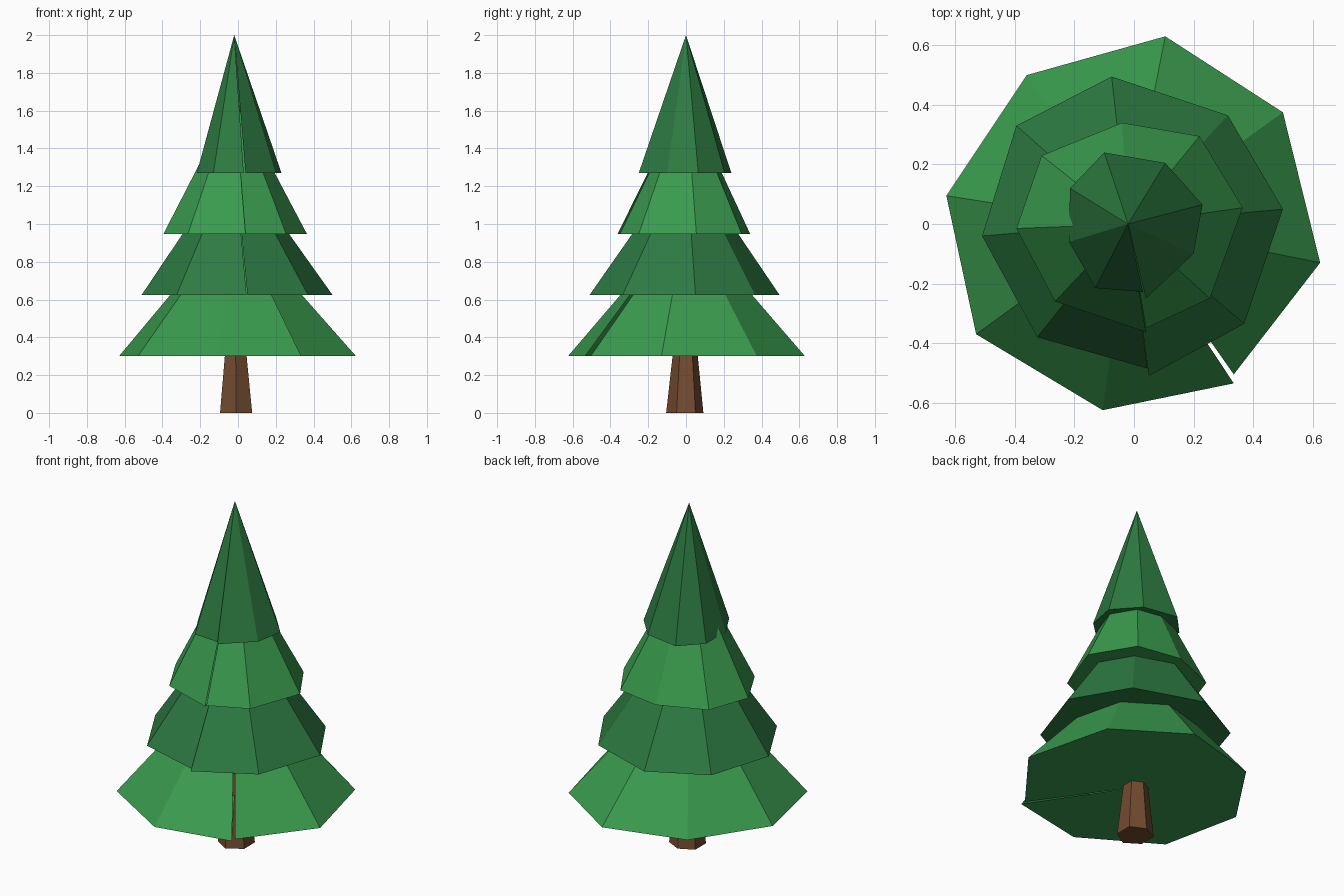
import bpy, bmesh

if "Cube" in bpy.data.objects:
    bpy.data.objects.remove(bpy.data.objects["Cube"])

APEX_X = -0.02


def material(name, rgb):
    m = bpy.data.materials.new(name)
    m.diffuse_color = (*rgb, 1)
    m.use_nodes = True
    m.node_tree.nodes["Principled BSDF"].inputs["Base Color"].default_value = m.diffuse_color
    return m


def finish(name, bm, mat):
    me = bpy.data.meshes.new(name)
    bm.to_mesh(me)
    bm.free()
    me.materials.append(mat)
    ob = bpy.data.objects.new(name, me)
    bpy.context.collection.objects.link(ob)
    return ob


def tier(name, ring, z, mat, height=0.73):
    """Irregular eight-sided cone; the ring's first and last points form an open seam."""
    bm = bmesh.new()
    tip = bm.verts.new((APEX_X, 0, z + height))
    hub = bm.verts.new((APEX_X, 0, z))
    rim = [bm.verts.new((x, y, z)) for x, y in ring]
    for a, b in zip(rim, rim[1:]):
        bm.faces.new((a, b, tip))
        bm.faces.new((b, a, hub))
    finish(name, bm, mat)


light = material("light_needles", (0.042, 0.33, 0.076))
dark = material("dark_needles", (0.026, 0.195, 0.053))
bark = material("bark", (0.17, 0.07, 0.03))

# Foliage tiers, rim points counter-clockwise from the seam near the front
tier("bottom_tier", [(.335, -.505), (.625, -.13), (.5, .375), (.105, .63), (-.36, .5),
                     (-.63, .095), (-.53, -.37), (-.105, -.625), (.335, -.535)], 0.30, light)
tier("lower_middle_tier", [(.05, -.51), (.37, -.335), (.5, .05), (.315, .365), (-.075, .495),
                           (-.395, .33), (-.51, -.04), (-.325, -.38), (.045, -.485)], 0.625, dark)
tier("upper_middle_tier", [(.04, -.35), (.255, -.25), (.365, .055), (.22, .295), (-.04, .34),
                           (-.31, .23), (-.395, -.015), (-.265, -.26), (.04, -.363)], 0.947, light)
tier("top_tier", [(.04, -.25), (.2, -.1), (.23, .065), (.105, .205), (-.1, .24),
                  (-.215, .12), (-.218, -.06), (-.13, -.215), (.03, -.228)], 1.27, dark)

# Tapered six-sided trunk running up inside the bottom tier
bm = bmesh.new()
base = [(-.01, -.105), (.075, -.05), (.075, .05), (-.01, .092), (-.095, .05), (-.095, -.05)]
low = [bm.verts.new((x, y, 0)) for x, y in base]
high = [bm.verts.new((-.013 + (x + .01) * .55, y * .55, 0.42)) for x, y in base]
for i in range(6):
    j = (i + 1) % 6
    bm.faces.new((low[i], low[j], high[j], high[i]))
bm.faces.new(low[::-1])
bm.faces.new(high)
finish("trunk", bm, bark)
